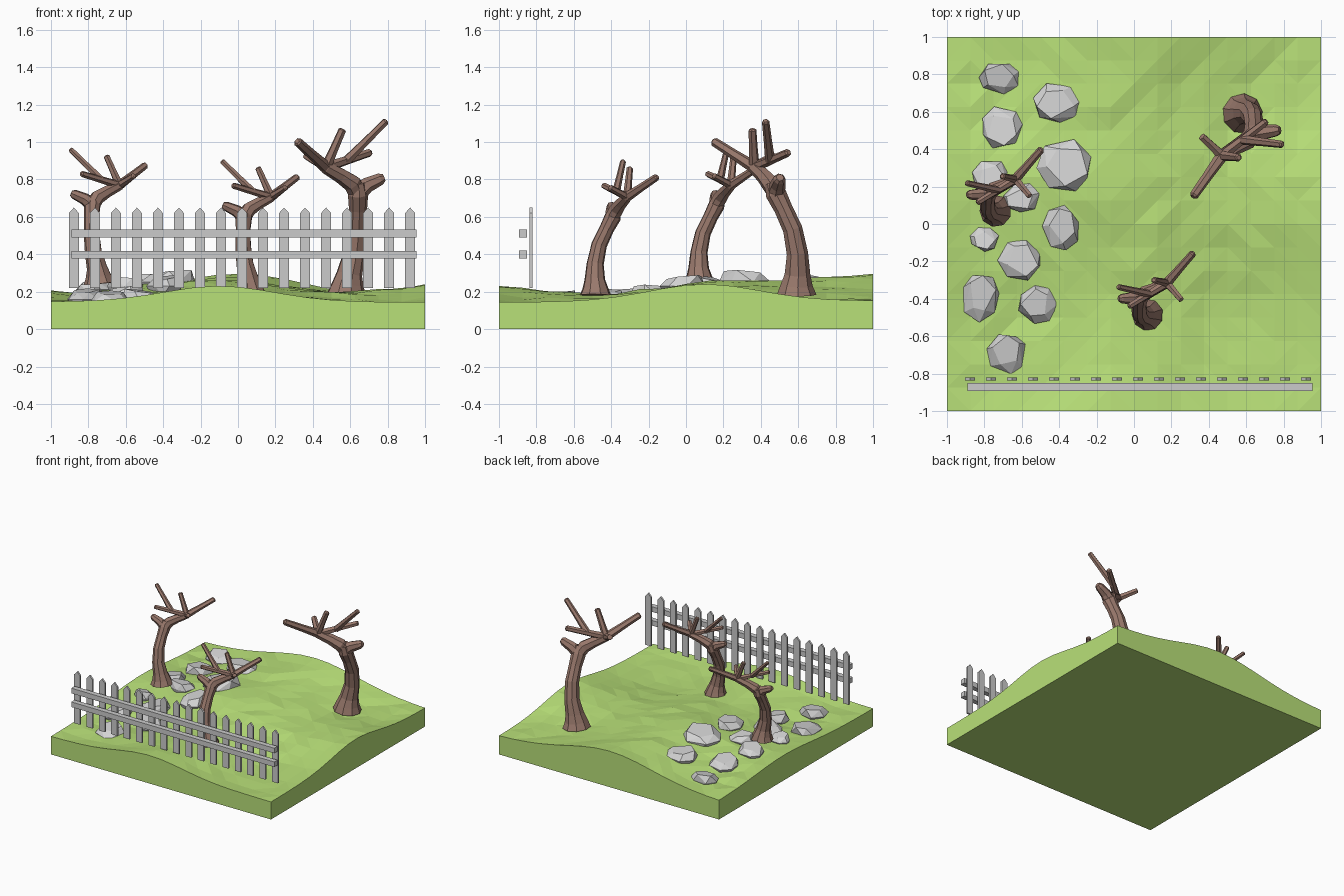
import bpy, bmesh, math, random
from mathutils import Vector

if "Cube" in bpy.data.objects:
    bpy.data.objects.remove(bpy.data.objects["Cube"])

random.seed(4)


def material(name, rgb):
    m = bpy.data.materials.new(name)
    m.diffuse_color = (*rgb, 1)
    m.use_nodes = True
    m.node_tree.nodes["Principled BSDF"].inputs["Base Color"].default_value = m.diffuse_color
    return m


GRASS = material("grass green", (0.485, 0.75, 0.19))
BARK = material("bark brown", (0.32, 0.19, 0.15))
STONE = material("stone grey", (0.66, 0.66, 0.66))
WOOD = material("fence grey", (0.6, 0.6, 0.6))


def mesh_from(bm, name, mat):
    bmesh.ops.recalc_face_normals(bm, faces=bm.faces)
    me = bpy.data.meshes.new(name)
    bm.to_mesh(me)
    bm.free()
    me.materials.append(mat)
    return me


def place(me, name, loc=(0, 0, 0), rot=0, scale=(1, 1, 1)):
    ob = bpy.data.objects.new(name, me)
    ob.location = loc
    ob.rotation_euler = (0, 0, rot)
    ob.scale = scale
    bpy.context.collection.objects.link(ob)
    return ob


# Ground: blend of four edge profiles, with soft rises towards the back left
def bump(t, centre, width):
    return math.exp(-((t - centre) / width) ** 2)


def ground(x, y):
    front = 0.147 + 0.085 * bump(x, -0.1, 0.42)
    back = 0.15 + 0.145 * bump(x, 0.0, 0.55)
    left = 0.15 + 0.055 * bump(y, 0.15, 0.5)
    right = 0.147 + 0.092 * bump(y, 0.1, 0.42)
    u, v = (x + 1) / 2, (y + 1) / 2
    h = front * (1 - v) + back * v + left * (1 - u) + right * u - 0.15
    inside = (1 - x * x) * (1 - y * y)
    h += inside * (0.06 * bump(x, -0.25, 0.4) * bump(y, 0.8, 0.3) - 0.09)
    return h + 0.05 * (1 - x * x) * bump(x, -0.6, 0.35) * bump(y, 0.2, 0.35)


bm = bmesh.new()
bmesh.ops.create_grid(bm, x_segments=16, y_segments=16, size=1)
for v in bm.verts:
    inner = abs(v.co.x) < 0.99 and abs(v.co.y) < 0.99
    v.co.z = ground(v.co.x, v.co.y) + (random.uniform(-0.009, 0.009) if inner else 0)
rim = [e for e in bm.edges if e.is_boundary]
bmesh.ops.triangulate(bm, faces=bm.faces[:])
new = bmesh.ops.extrude_edge_only(bm, edges=rim)["geom"]
for v in new:
    if isinstance(v, bmesh.types.BMVert):
        v.co.z = 0
bmesh.ops.holes_fill(bm, edges=[e for e in bm.edges if e.is_boundary], sides=0)
place(mesh_from(bm, "ground", GRASS), "ground")


# Bare tree: low-poly tubes along short paths
def tube(bm, pts, radii, sides):
    pts = [Vector(p) for p in pts]
    rings = []
    ref = None
    for i, (p, r) in enumerate(zip(pts, radii)):
        d = (pts[min(i + 1, len(pts) - 1)] - pts[max(i - 1, 0)]).normalized()
        if ref is None:
            ref = d.orthogonal()
        ref = (ref - d * ref.dot(d)).normalized()
        side = d.cross(ref)
        rings.append([bm.verts.new(p + r * (math.cos(a) * ref + math.sin(a) * side))
                      for a in (2 * math.pi * k / sides for k in range(sides))])
    for a, b in zip(rings, rings[1:]):
        for k in range(sides):
            n = (k + 1) % sides
            bm.faces.new((a[k], a[n], b[n], b[k]))
    bm.faces.new(rings[0])
    bm.faces.new(rings[-1])


bm = bmesh.new()
# trunk
tube(bm, [(0, 0, -0.02), (0.005, 0, 0.03), (0.015, 0.005, 0.09), (0.04, 0.005, 0.2),
          (0.055, -0.02, 0.33), (0.06, -0.07, 0.44), (0.06, -0.11, 0.52), (0.058, -0.13, 0.58)],
     [0.108, 0.088, 0.07, 0.058, 0.053, 0.05, 0.056, 0.04], 9)
# main limb and stub
FORK = (-0.11, -0.225, 0.66)
tube(bm, [(0.06, -0.1, 0.51), (0.03, -0.14, 0.575), (-0.03, -0.175, 0.615), FORK, (-0.13, -0.24, 0.672)],
     [0.046, 0.05, 0.042, 0.035, 0.025], 7)
tube(bm, [(0.06, -0.11, 0.52), (0.11, -0.1, 0.565), (0.18, -0.09, 0.597), (0.2, -0.087, 0.605)],
     [0.05, 0.042, 0.033, 0.02], 7)
# twigs: start, end, radius
for a, b, r in [(FORK, (-0.265, -0.445, 0.8), 0.033),
                (FORK, (-0.02, -0.235, 0.865), 0.029),
                (FORK, (-0.22, -0.12, 0.725), 0.029),
                (FORK, (0.13, -0.04, 0.74), 0.029),
                ((0.0, -0.14, 0.695), (0.215, -0.165, 0.91), 0.027)]:
    a, b = Vector(a), Vector(b)
    tube(bm, [a, a.lerp(b, 0.5), a.lerp(b, 0.97), b], [r, r * 0.82, r * 0.74, r * 0.45], 6)
tree = mesh_from(bm, "bare_tree", BARK)
place(tree, "large_tree", (0.58, 0.59, 0.205))
small = (0.8, 0.8, 0.775)
place(tree, "left_tree", (-0.74, 0.07, 0.258), math.radians(174), small)
place(tree, "front_tree", (0.07, -0.485, 0.195), math.radians(174), small)

# Rocks: flat-topped convex hulls of irregular rings, half sunk in the ground
ROCKS = [(-0.72, 0.78, 0.11, 0.09), (-0.71, 0.52, 0.11, 0.12), (-0.41, 0.65, 0.135, 0.11),
         (-0.37, 0.32, 0.15, 0.15), (-0.77, 0.25, 0.1, 0.1), (-0.6, 0.14, 0.1, 0.08),
         (-0.8, -0.08, 0.08, 0.065), (-0.39, -0.02, 0.1, 0.13), (-0.61, -0.19, 0.12, 0.115),
         (-0.82, -0.39, 0.105, 0.13), (-0.51, -0.43, 0.11, 0.1), (-0.68, -0.69, 0.105, 0.11)]
for i, (x, y, rx, ry) in enumerate(ROCKS):
    bm = bmesh.new()
    turn, lean = random.uniform(0, 6.28), random.uniform(0, 6.28)
    tx, ty = 0.14 * math.cos(lean), 0.14 * math.sin(lean)
    high = 0.03 + 0.08 * (rx + ry)
    for n, rad, z in ((6, 0.75, -1.0), (7, 1.0, 0.1), (5, 0.74, 1.0)):
        for k in range(n):
            a = turn + 2 * math.pi * (k + random.uniform(-0.2, 0.2)) / n
            r = rad * random.uniform(0.94, 1.05)
            px, py = r * math.cos(a), r * math.sin(a)
            if z == 1.0:
                px, py, = px + tx, py + ty
                z_tilt = 2.5 * (px * tx + py * ty)
            else:
                z_tilt = 0
            bm.verts.new((px * rx, py * ry, high * (z + z_tilt)))
    bmesh.ops.convex_hull(bm, input=bm.verts)
    bmesh.ops.dissolve_limit(bm, angle_limit=math.radians(9), verts=bm.verts, edges=bm.edges)
    name = f"rock_{i + 1}"
    place(mesh_from(bm, name, STONE), name, (x, y, ground(x, y) + 0.005))

# Fence: pointed pickets
bm = bmesh.new()
outline = [(-0.027, 0.22), (0.027, 0.22), (0.027, 0.62), (0, 0.65), (-0.027, 0.62)]
face = bm.faces.new([bm.verts.new((x, -0.836, z)) for x, z in outline])
ext = bmesh.ops.extrude_face_region(bm, geom=[face])["geom"]
bmesh.ops.translate(bm, vec=(0, 0.015, 0), verts=[g for g in ext if isinstance(g, bmesh.types.BMVert)])
picket = mesh_from(bm, "picket", WOOD)
for i in range(17):
    place(picket, f"picket_{i + 1}", (-0.877 + i * 0.1123, 0, 0))

# Fence: two rails standing just in front of the pickets
for name, z in (("lower_rail", 0.398), ("upper_rail", 0.511)):
    bm = bmesh.new()
    bmesh.ops.create_cube(bm, size=1)
    bmesh.ops.scale(bm, vec=(1.845, 0.042, 0.042), verts=bm.verts)
    place(mesh_from(bm, name, WOOD), name, (0.032, -0.871, z))
